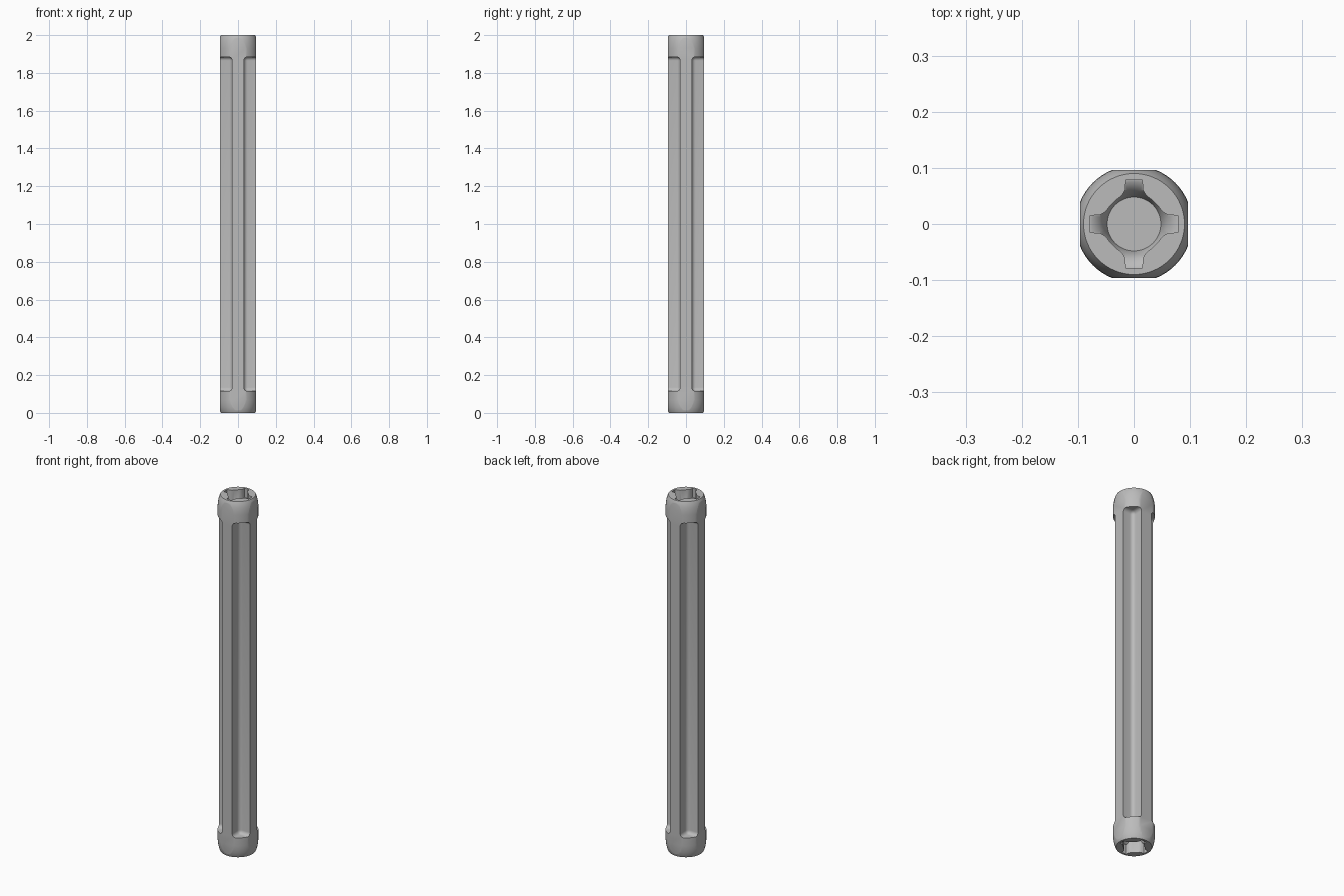
import bpy, bmesh, math
from mathutils import Matrix, Vector

if "Cube" in bpy.data.objects:
    bpy.data.objects.remove(bpy.data.objects["Cube"])

HEIGHT, FLAT, RIB = 2.0, 0.096, 0.031

grey = bpy.data.materials.new("light grey plastic")
grey.use_nodes = True
grey.diffuse_color = (0.5, 0.5, 0.5, 1)
grey.node_tree.nodes["Principled BSDF"].inputs["Base Color"].default_value = (0.5, 0.5, 0.5, 1)


def make(name, bm):
    bmesh.ops.recalc_face_normals(bm, faces=bm.faces)
    mesh = bpy.data.meshes.new(name)
    bm.to_mesh(mesh)
    bm.free()
    mesh.materials.append(grey)
    obj = bpy.data.objects.new(name, mesh)
    bpy.context.collection.objects.link(obj)
    return obj


def loft(name, sections):
    # Closed solid through a stack of point rings
    bm = bmesh.new()
    rings = [[bm.verts.new(p) for p in section] for section in sections]
    for low, high in zip(rings, rings[1:]):
        for i in range(len(low)):
            j = (i + 1) % len(low)
            bm.faces.new((low[i], low[j], high[j], high[i]))
    bm.faces.new(rings[0])
    bm.faces.new(rings[-1])
    return make(name, bm)


def lathe(name, profile, sides=64):
    angles = [math.tau * i / sides for i in range(sides)]
    return loft(name, [[(r * math.cos(a), r * math.sin(a), z) for a in angles] for r, z in profile])


def block(name, low, high, bevel=0):
    bm = bmesh.new()
    size = [b - a for a, b in zip(low, high)]
    mid = Vector([(a + b) / 2 for a, b in zip(low, high)])
    bmesh.ops.create_cube(bm, size=1, matrix=Matrix.Translation(mid) @ Matrix.Diagonal((*size, 1)))
    if bevel:
        bmesh.ops.bevel(bm, geom=bm.edges[:], offset=bevel, segments=5, profile=0.5, affect='EDGES')
    return make(name, bm)


def cut(target, tool, operation):
    # Apply a boolean and discard the tool
    mod = target.modifiers.new("cut", 'BOOLEAN')
    mod.object, mod.operation, mod.solver = tool, operation, 'EXACT'
    graph = bpy.context.evaluated_depsgraph_get()
    mesh = bpy.data.meshes.new_from_object(target.evaluated_get(graph))
    target.modifiers.clear()
    target.data = mesh
    bpy.data.objects.remove(tool)


# Round bar with curved rims, trimmed to four flats
rim = [(0.09, 0), (0.0955, 0.012), (0.1, 0.03), (0.103, 0.05), (0.104, 0.07)]
bar = lathe("connector_bar", rim + [(r, HEIGHT - z) for r, z in reversed(rim)])
cut(bar, block("flats", (-FLAT, -FLAT, -1), (FLAT, FLAT, 3)), 'INTERSECT')

# Long filleted pockets leave a cross-shaped shaft between the end collars
for turn in range(4):
    pocket = block("pocket", (RIB, RIB, 0.115), (0.2, 0.2, HEIGHT - 0.115), 0.02)
    pocket.data.transform(Matrix.Rotation(turn * math.pi / 2, 4, 'Z'))
    cut(bar, pocket, 'DIFFERENCE')

# Cross-shaped sockets with floors that curve down to a round centre
quarter = [(0.078, -0.015), (0.078, 0.015), (0.06, 0.0165), (0.051, 0.022), (0.044, 0.031),
           (0.031, 0.044), (0.022, 0.051), (0.0165, 0.06)]
outline = [Matrix.Rotation(turn * math.pi / 2, 2) @ Vector(p) for turn in range(4) for p in quarter]
for end in (0, 1):
    socket = loft("socket", [[(x, y, z) for x, y in outline] for z in (-0.02, 0.18)])
    bowl = lathe("bowl", [(0.09, -0.01), (0.09, 0.05), (0.075, 0.053), (0.062, 0.062),
                          (0.053, 0.078), (0.048, 0.1)])
    cut(socket, bowl, 'INTERSECT')
    if end:
        socket.data.transform(Matrix.Translation((0, 0, HEIGHT)) @ Matrix.Rotation(math.pi, 4, 'X'))
    cut(bar, socket, 'DIFFERENCE')

bpy.ops.object.select_all(action='DESELECT')
bar.select_set(True)
bpy.context.view_layer.objects.active = bar
bpy.ops.object.shade_smooth_by_angle(angle=math.radians(30))
